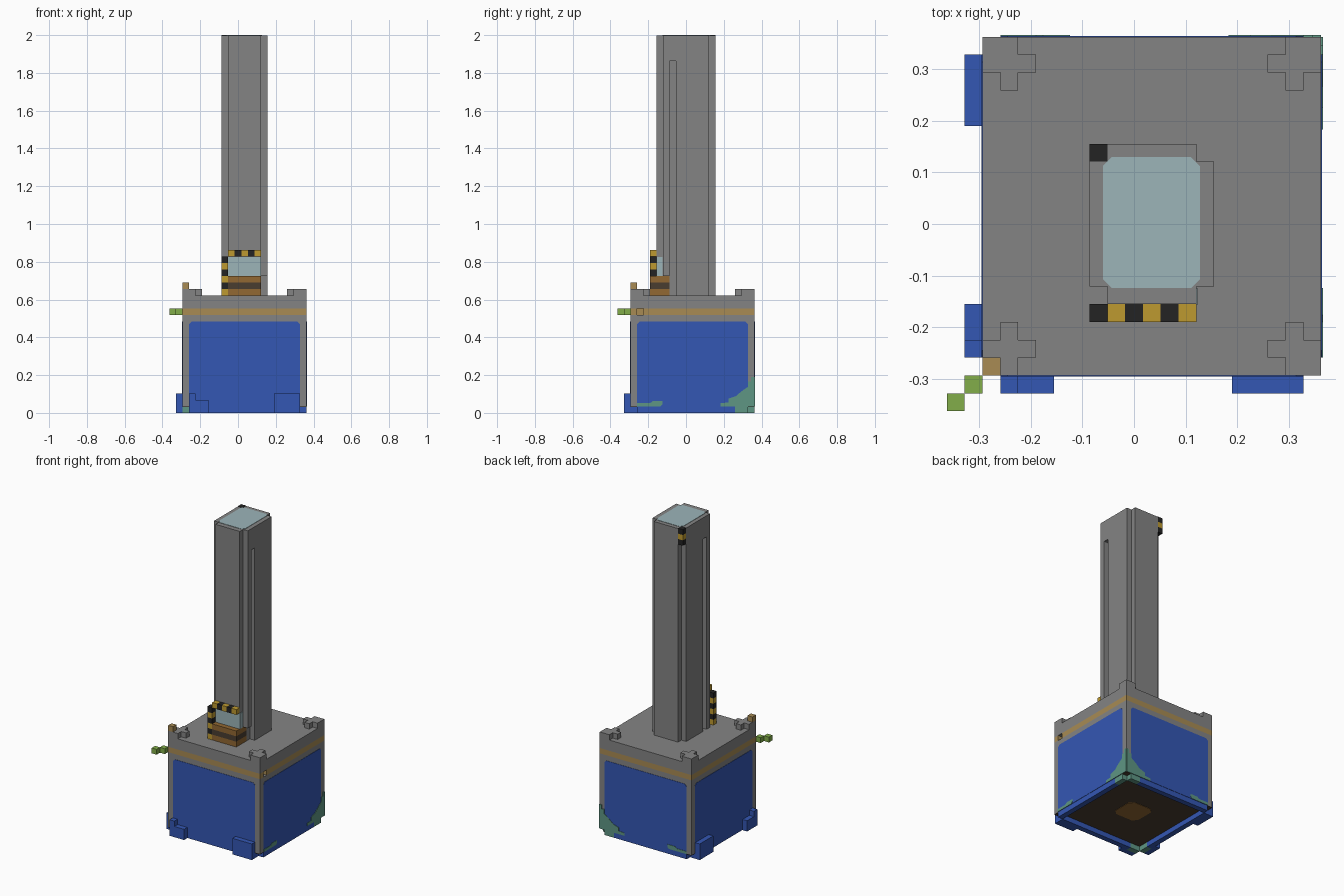
import bpy
import bmesh

if "Cube" in bpy.data.objects:
    bpy.data.objects.remove(bpy.data.objects["Cube"])

U = 2 / 58          # one cell of the block grid
MID = 10.5          # grid centre in x and y
THIN = 0.06         # thickness of painted plates, in cells


def material(name, *rgb):
    col = [((c / 255 + 0.055) / 1.055) ** 2.4 for c in rgb] + [1]
    m = bpy.data.materials.new(name)
    m.use_nodes = True
    m.diffuse_color = col
    m.node_tree.nodes["Principled BSDF"].inputs["Base Color"].default_value = col
    return m


GRAY = material("concrete gray", 132, 132, 132)
BLUE = material("panel blue", 52, 87, 180)
TAN = material("tan trim", 168, 139, 84)
TEAL = material("teal patina", 94, 150, 132)
GLASS = material("pale glass", 156, 181, 185)
GREEN = material("lever green", 130, 174, 74)
YELLOW = material("hazard yellow", 190, 154, 48)
BLACK = material("hazard black", 35, 35, 35)
BROWN = material("console brown", 146, 104, 50)
DARK = material("dark brown", 74, 61, 48)


def prism(name, pts, lo, hi, mat, axis="z"):
    """Extrude a grid outline from lo to hi along an axis."""
    def place(a, b, h):
        x, y, z = {"x": (h, a, b), "y": (a, h, b), "z": (a, b, h)}[axis]
        return ((x - MID) * U, (y - MID) * U, z * U)
    bm = bmesh.new()
    rings = [[bm.verts.new(place(a, b, h)) for a, b in pts] for h in (lo, hi)]
    bm.faces.new(rings[0])
    bm.faces.new(rings[1])
    for i in range(len(pts)):
        j = (i + 1) % len(pts)
        bm.faces.new((rings[0][i], rings[0][j], rings[1][j], rings[1][i]))
    bmesh.ops.recalc_face_normals(bm, faces=bm.faces)
    me = bpy.data.meshes.new(name)
    bm.to_mesh(me)
    bm.free()
    me.materials.append(mat)
    ob = bpy.data.objects.new(name, me)
    bpy.context.collection.objects.link(ob)
    return ob


def rect(a0, b0, a1, b1, r=0):
    if not r:
        return [(a0, b0), (a1, b0), (a1, b1), (a0, b1)]
    return [(a0 + r, b0), (a1 - r, b0), (a1, b0 + r), (a1, b1 - r),
            (a1 - r, b1), (a0 + r, b1), (a0, b1 - r), (a0, b0 + r)]


def block(name, x0, y0, z0, x1, y1, z1, mat):
    return prism(name, rect(x0, y0, x1, y1), z0, z1, mat)


# Base cabinet: body, trim band with a socket on one side, lid
block("base_body", 2, 2, 1, 21, 21, 15, GRAY)
prism("trim_band", [(2, 2), (21, 2), (21, 3), (20, 3), (20, 4), (21, 4),
                    (21, 21), (2, 21)], 15, 16, TAN)
block("base_lid", 2, 2, 16, 21, 21, 18, GRAY)

# Blue panels on all four sides
panel = rect(3, 1, 20, 14, 0.4)
for axis in "xy":
    prism("side_panel_low_" + axis, panel, 2 - THIN, 2, BLUE, axis)
    prism("side_panel_high_" + axis, panel, 21, 21 + THIN, BLUE, axis)

# Patina on the two far sides
corner_patch = [(15.8, 1), (21, 1), (21, 5.5), (20.5, 5.5), (20.5, 4.8), (20, 4.8),
                (20, 4), (19, 3.3), (18.2, 2.6), (17, 2.2), (17, 1.6), (15.8, 1.5)]
edge_patch = [(3, 1), (6.6, 1), (6.9, 1.3), (6.9, 1.8), (5.4, 1.8), (5, 1.5), (3, 1.5)]
for axis in "xy":
    for patch in (corner_patch, edge_patch):
        prism("patina_" + axis, patch, 21, 21 + 2 * THIN, TEAL, axis)

# Underside: dark recessed floor, service plate and rim with open corners
block("floor_plate", 3, 3, 1 - THIN, 20, 20, 1, DARK)
for cx in (2, 20):
    for cy in (2, 20):
        block("floor_corner", cx, cy, 1 - THIN, cx + 1, cy + 1, 1, DARK)
prism("service_plate", rect(9, 9, 14, 14, 0.8), 1 - 2 * THIN, 1, BROWN)
for side in (2, 20):
    a, b = (3, 5) if side == 2 else (18, 20)
    spans = [(a, b, TEAL), (5, 20, BLUE) if side == 2 else (3, 18, BLUE)]
    for s, e, mat in spans:
        block("rim_x", side, s, 0, side + 1, e, 1, mat)
        block("rim_y", s, side, 0, e, side + 1, 1, mat)

# Feet on the front and right sides
for axis in "xy":
    prism("stepped_foot_" + axis, [(3, 0), (6, 0), (6, 2), (4, 2), (4, 3), (3, 3)],
          1, 2, BLUE, axis)
    prism("wide_foot_" + axis, rect(16, 0, 20, 3), 1, 2, BLUE, axis)

# Cross-shaped caps on the lid corners
cap = [(0, 0), (2, 0), (2, 1), (3, 1), (3, 2), (2, 2), (2, 3), (1, 3), (1, 2), (0, 2)]
for sx in (0, 1):
    for sy in (0, 1):
        prism("corner_cap", [(21 - a if sx else 2 + a, 21 - b if sy else 2 + b)
                             for a, b in cap], 18, 19, GRAY)
block("corner_knob", 2, 2, 19, 3, 3, 20, TAN)

# Lever on the front right corner
for i in (0, 1):
    block("lever_cell", i, i, 15, i + 1, i + 1, 16, GREEN)

# Tower in three lengths: open foot, grooved shaft, plain head
back = [(15, 14), (14, 14), (14, 15), (9, 15), (9, 14), (8, 14)]
front = [(8, 7), (9, 7), (9, 6), (14, 6), (14, 7), (15, 7)]
right_groove = [(8, 9), (9, 9), (9, 8), (8, 8)]
left_groove = [(15, 8), (14, 8), (14, 9), (15, 9)]
prism("tower_foot", back + right_groove + [(8, 7), (9, 7), (9, 8), (14, 8), (14, 9), (15, 9)],
      18, 21, GRAY)
prism("tower_shaft", back + right_groove + front + left_groove, 21, 54, GRAY)
prism("tower_head", back + front, 54, 58 - THIN, GRAY)
prism("tower_skylight", rect(8.75, 6.9, 14.2, 14.25, 0.5), 58 - 2 * THIN, 58, GLASS)

# Console at the tower foot
for z, mat in ((18, BROWN), (19, DARK), (20, BROWN)):
    block("console_layer", 9, 5, z, 14, 8, z + 1, mat)
block("console_window", 9, 6 - THIN, 21, 14 + THIN, 6.9, 23.9, GLASS)

# Hazard striping: console post, console bar and tower corner
for i in range(6):
    block("hazard_post", 8, 5, 18 + i, 9, 6, 19 + i, (YELLOW, BLACK)[i % 2])
for i in range(5):
    block("hazard_bar", 9 + i, 5, 24, 10 + i, 6, 25, (YELLOW, BLACK)[i % 2])
for i in range(3):
    block("hazard_corner", 8, 14, 55 + i, 9, 15, 56 + i, (BLACK, YELLOW)[i % 2])
